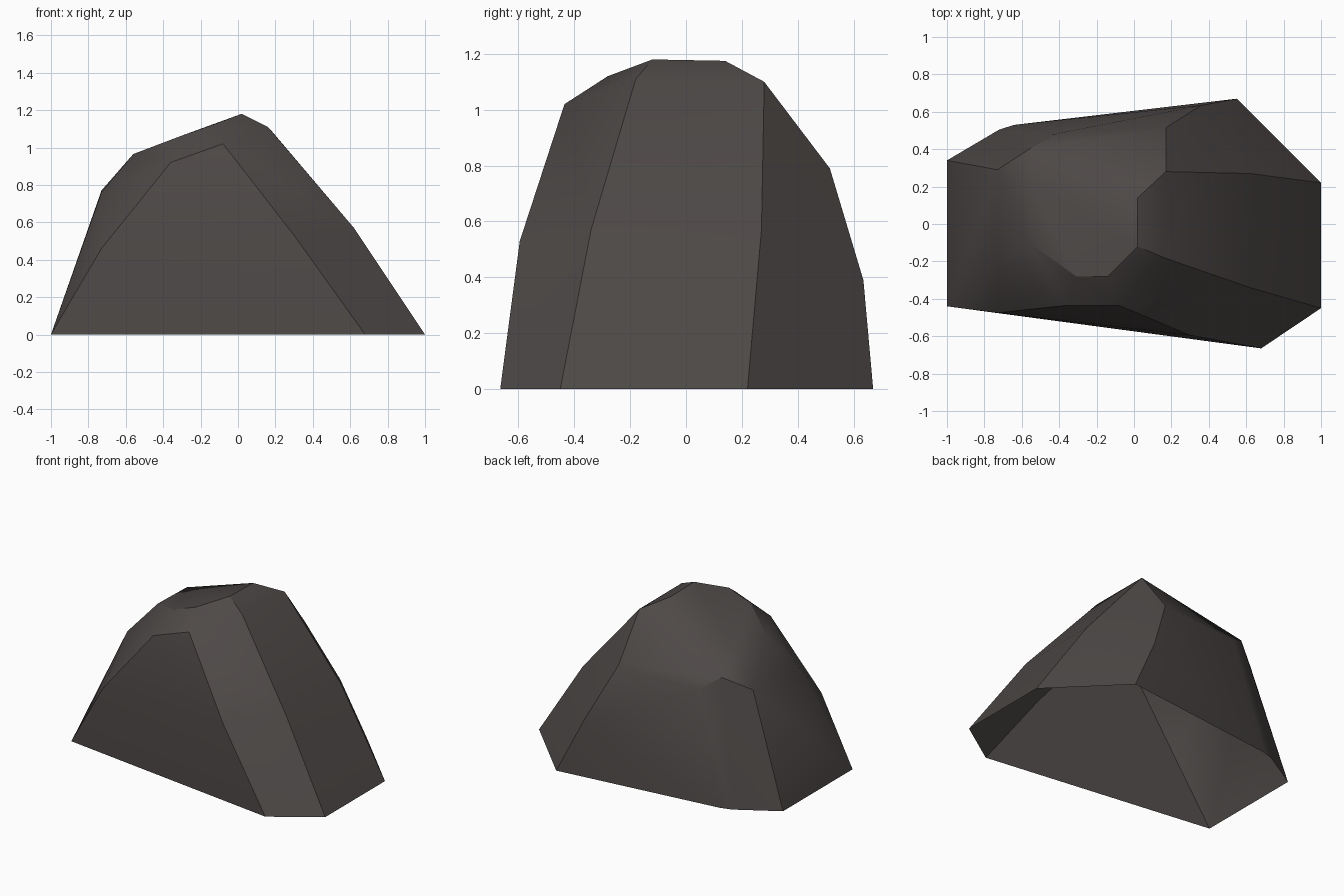
import bpy, bmesh, math

if "Cube" in bpy.data.objects:
    bpy.data.objects.remove(bpy.data.objects["Cube"])

# Key corners of the boulder, grouped by side
ground = [(-1, .34, 0), (-1, -.44, 0), (.68, -.665, 0), (1, -.45, 0),
          (1, .22, 0), (.55, .67, 0), (-.64, .53, 0), (-.72, .505, 0)]
front = [(-.08, -.435, 1.02), (-.36, -.435, .92), (-.73, -.475, .46), (.3, -.595, .53)]
right = [(.16, -.18, 1.11), (.62, -.34, .57), (.62, .27, .57), (.17, .28, 1.10)]
back = [(.17, .515, .79), (.36, .635, .39), (-.43, .48, .765), (-.56, .4, .855)]
left = [(-.73, .29, .77), (-.73, -.2, .76)]
crown = [(.02, .14, 1.175), (.02, -.12, 1.18), (-.14, -.28, 1.12),
         (-.31, -.28, 1.06), (-.56, -.1, .965), (-.55, .21, .965)]

# Wrap the corners in a faceted shell
bm = bmesh.new()
for p in ground + front + right + back + left + crown:
    bm.verts.new(p)
bmesh.ops.convex_hull(bm, input=bm.verts)
bmesh.ops.delete(bm, geom=[v for v in bm.verts if not v.link_faces], context='VERTS')
bmesh.ops.recalc_face_normals(bm, faces=bm.faces)

# The underside is open
under = [f for f in bm.faces if all(v.co.z < .001 for v in f.verts)]
bmesh.ops.delete(bm, geom=under, context='FACES')

# Merge nearly coplanar triangles into broad facets
bmesh.ops.dissolve_limit(bm, angle_limit=math.radians(3), verts=bm.verts, edges=bm.edges)

mesh = bpy.data.meshes.new("boulder")
bm.to_mesh(mesh)
bm.free()
boulder = bpy.data.objects.new("boulder", mesh)
bpy.context.collection.objects.link(boulder)

# Dark stone colour
stone = bpy.data.materials.new("dark_stone")
stone.diffuse_color = (.075, .066, .063, 1)
stone.use_nodes = True
stone.node_tree.nodes["Principled BSDF"].inputs["Base Color"].default_value = stone.diffuse_color
mesh.materials.append(stone)

# Soft worn corners, crisp main ridges
bpy.context.view_layer.objects.active = boulder
boulder.select_set(True)
bpy.ops.object.shade_smooth_by_angle(angle=math.radians(30))
